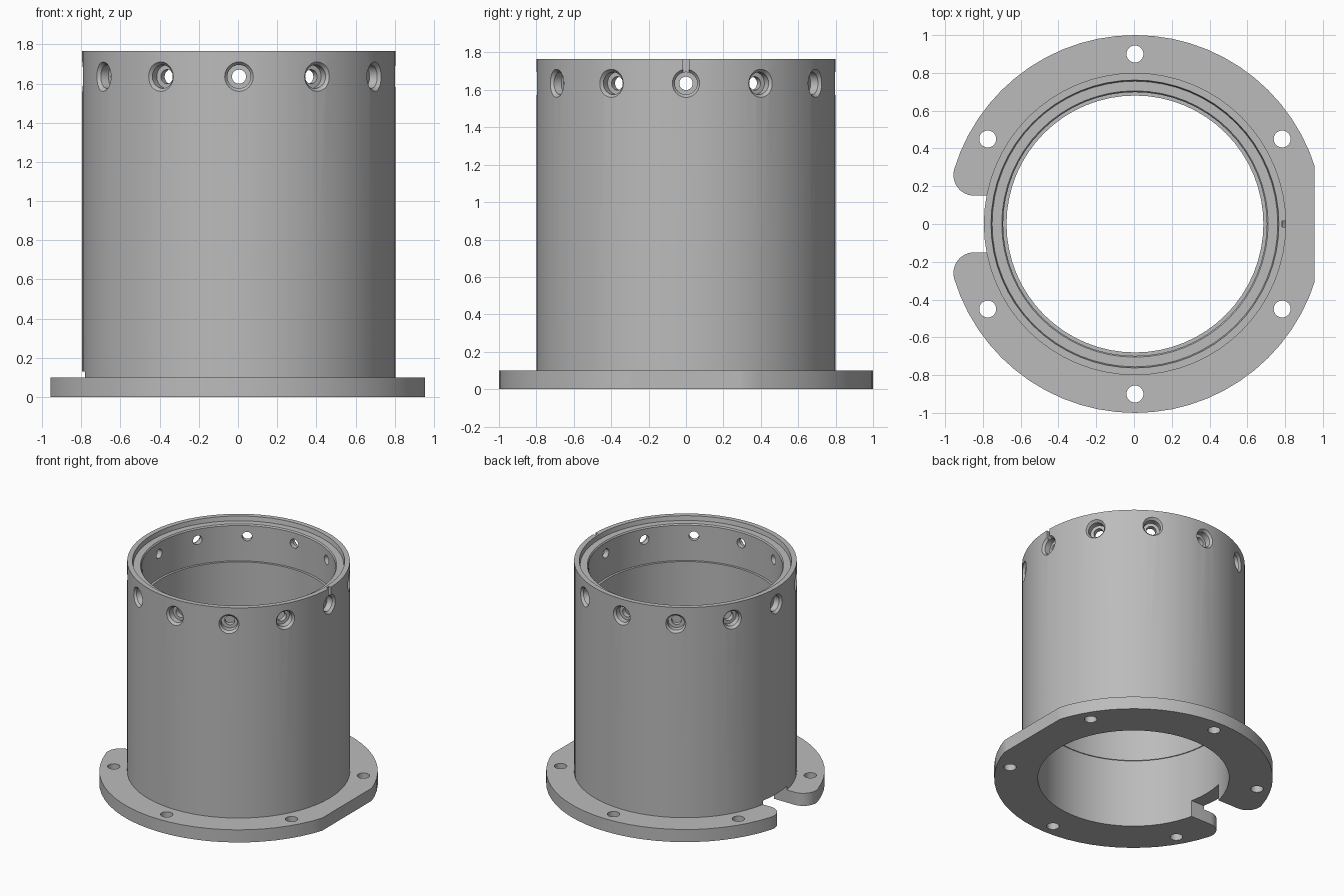
import bpy, bmesh
from math import pi, sin, cos, atan2, sqrt, radians
from mathutils import Matrix, Vector

cube = bpy.data.objects.get("Cube")
if cube:
    bpy.data.objects.remove(cube, do_unlink=True)

CENTER_X = 0.005
HEIGHT = 1.765
FLANGE_TOP = 0.1
HOLE_Z = 1.635

grey = bpy.data.materials.new("plain grey")
grey.use_nodes = True
color = (0.5, 0.5, 0.5, 1)
grey.diffuse_color = color
grey.node_tree.nodes["Principled BSDF"].inputs["Base Color"].default_value = color


def make_object(name, bm):
    bmesh.ops.remove_doubles(bm, verts=bm.verts, dist=1e-5)
    bmesh.ops.recalc_face_normals(bm, faces=bm.faces)
    mesh = bpy.data.meshes.new(name)
    bm.to_mesh(mesh)
    bm.free()
    mesh.materials.append(grey)
    obj = bpy.data.objects.new(name, mesh)
    bpy.context.collection.objects.link(obj)
    return obj


def lathe(name, profile, sides, closed=False):
    """Spin (radius, z) points around the z axis."""
    bm = bmesh.new()
    verts = [bm.verts.new((r, 0, z)) for r, z in profile]
    pairs = list(zip(verts, verts[1:]))
    if closed:
        pairs.append((verts[-1], verts[0]))
    edges = [bm.edges.new(p) for p in pairs]
    bmesh.ops.spin(bm, geom=verts + edges, cent=(0, 0, 0), axis=(0, 0, 1),
                   angle=2 * pi, steps=sides)
    return make_object(name, bm)


def prism(name, outline, bottom, top):
    """Extrude an (x, y) outline between two heights."""
    bm = bmesh.new()
    face = bm.faces.new([bm.verts.new((x, y, bottom)) for x, y in outline])
    result = bmesh.ops.extrude_face_region(bm, geom=[face])
    moved = [v for v in result["geom"] if isinstance(v, bmesh.types.BMVert)]
    bmesh.ops.translate(bm, verts=moved, vec=(0, 0, top - bottom))
    return make_object(name, bm)


def box(name, x0, x1, half_y, bottom, top):
    return prism(name, [(x0, -half_y), (x1, -half_y), (x1, half_y), (x0, half_y)], bottom, top)


# Sleeve and flange turned as one solid
body = lathe("flanged_sleeve", [
    (1.0, 0), (1.0, FLANGE_TOP), (0.8, FLANGE_TOP), (0.8, HEIGHT),
    (0.762, HEIGHT), (0.756, 1.73), (0.705, 1.73), (0.698, 1.72),
    (0.698, 1.44), (0.68, 1.44), (0.68, 0.54), (0.687, 0.54), (0.687, 0),
], 64, closed=True)

cutters = []

# Flat on the left side of the flange
cutters.append(box("flange_flat_cutter", 0.95, 1.3, 0.7, -0.1, 0.3))

# Notch with rounded lips, tangent to the flange rim
lip = 0.11
cy = 0.15 + lip
cx = -sqrt((1 - lip) ** 2 - cy ** 2)
end = atan2(cy, cx)
upper = [(-0.5, 0.15)]
for i in range(13):
    a = 1.5 * pi + (end - 1.5 * pi) * i / 12
    upper.append((cx + lip * cos(a), cy + lip * sin(a)))
upper.append((1.2 * cos(end), 1.2 * sin(end)))
lower = [(x, -y) for x, y in reversed(upper)]
cutters.append(prism("notch_cutter", upper + lower, -0.1, 0.13))

# Six bolt holes through the flange
for i in range(6):
    a = radians(30 + 60 * i)
    hole = lathe("bolt_hole_cutter", [(0, -0.1), (0.045, -0.1), (0.045, 0.3), (0, 0.3)], 24)
    hole.data.transform(Matrix.Translation((0.9 * cos(a), 0.9 * sin(a), 0)))
    cutters.append(hole)

# Twelve counterbored radial holes near the top
for i in range(12):
    hole = lathe("radial_hole_cutter", [
        (0, 0.6), (0.036, 0.6), (0.036, 0.735), (0.06, 0.735),
        (0.06, 0.78), (0.076, 0.8), (0.076, 0.9), (0, 0.9)], 24)
    turn = Matrix.Rotation(radians(30 * i), 4, "Z") @ Matrix.Rotation(pi / 2, 4, "Y")
    hole.data.transform(Matrix.Translation((0, 0, HOLE_Z)) @ turn)
    cutters.append(hole)

# Index slot above the left radial hole
cutters.append(box("index_slot_cutter", 0.778, 0.9, 0.016, HOLE_Z + 0.03, HEIGHT + 0.1))

# Cut everything, then bake the result
for cutter in cutters:
    cutter.hide_render = True
    mod = body.modifiers.new(cutter.name, "BOOLEAN")
    mod.operation = "DIFFERENCE"
    mod.solver = "EXACT"
    mod.object = cutter
bpy.context.view_layer.update()
graph = bpy.context.evaluated_depsgraph_get()
baked = bpy.data.meshes.new_from_object(body.evaluated_get(graph))
body.modifiers.clear()
body.data = baked
for cutter in cutters:
    bpy.data.objects.remove(cutter, do_unlink=True)
body.data.transform(Matrix.Translation(Vector((CENTER_X, 0, 0))))
body.data.materials.clear()
body.data.materials.append(grey)
for poly in body.data.polygons:
    poly.material_index = 0

# Smooth the turned walls, keep machined edges sharp
bpy.ops.object.select_all(action="DESELECT")
body.select_set(True)
bpy.context.view_layer.objects.active = body
bpy.ops.object.shade_smooth_by_angle(angle=radians(30))
